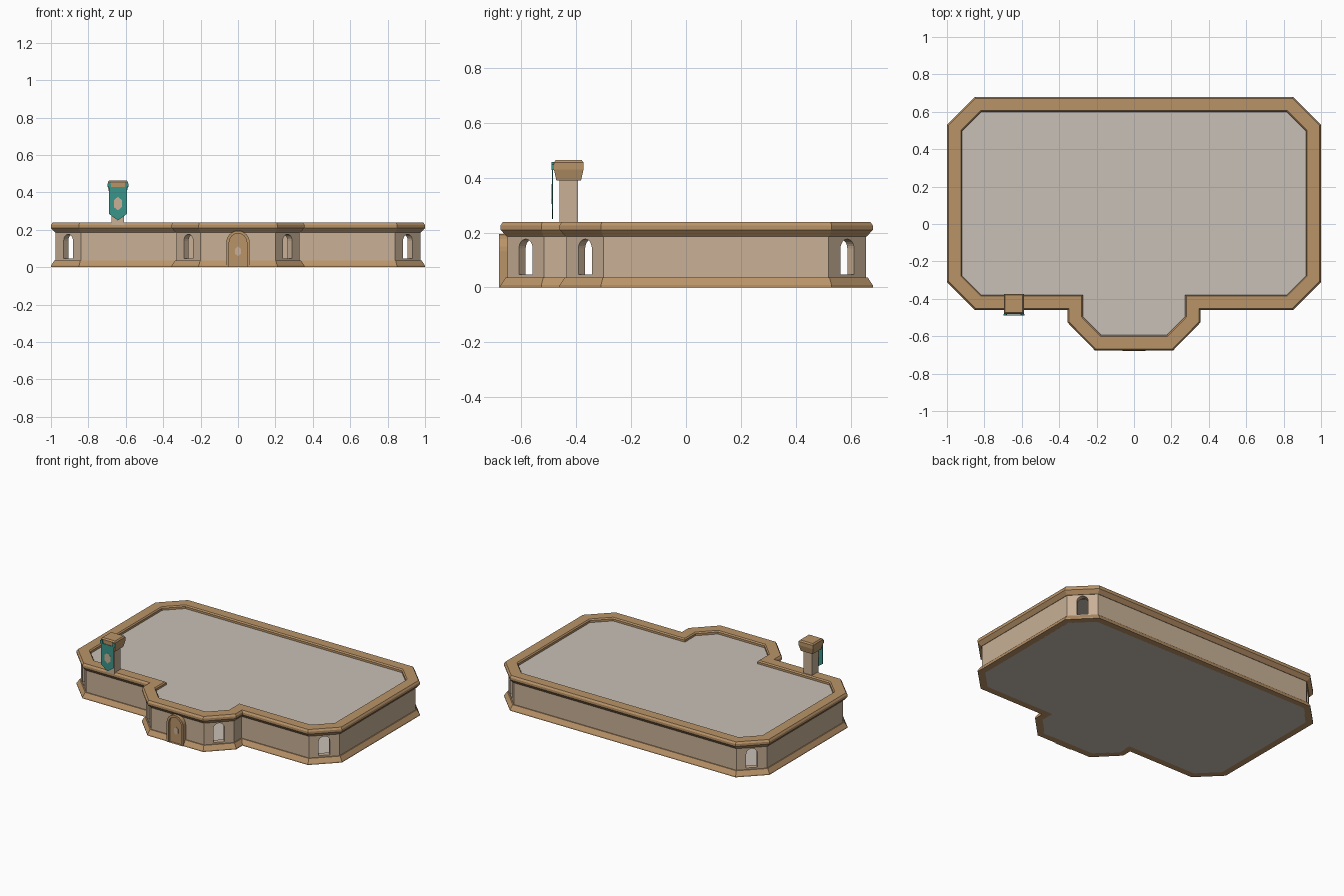
import bpy, bmesh, math
from mathutils import Vector, Matrix

cube = bpy.data.objects.get("Cube")
if cube:
    bpy.data.objects.remove(cube, do_unlink=True)


def material(name, rgb):
    m = bpy.data.materials.new(name)
    m.use_nodes = True
    m.diffuse_color = (*rgb, 1)
    m.node_tree.nodes["Principled BSDF"].inputs["Base Color"].default_value = (*rgb, 1)
    return m


WALL = material("pale sandstone", (0.58, 0.435, 0.305))
TRIM = material("tan stone", (0.49, 0.296, 0.14))
SLAB = material("warm grey", (0.578, 0.527, 0.468))
TEAL = material("teal cloth", (0.042, 0.305, 0.254))


def loft(name, rings, mat, ring_shape=False, matrix=None):
    """Bridge rings of points; cap the ends, or join last to first."""
    bm = bmesh.new()
    loops = [[bm.verts.new(p) for p in r] for r in rings]
    n = len(loops[0])
    pairs = list(zip(loops, loops[1:]))
    if ring_shape:
        pairs.append((loops[-1], loops[0]))
    else:
        bm.faces.new(loops[0])
        bm.faces.new(loops[-1])
    for a, b in pairs:
        for i in range(n):
            j = (i + 1) % n
            bm.faces.new((a[i], a[j], b[j], b[i]))
    if matrix:
        bm.transform(matrix)
    bmesh.ops.recalc_face_normals(bm, faces=bm.faces)
    mesh = bpy.data.meshes.new(name)
    bm.to_mesh(mesh)
    bm.free()
    mesh.materials.append(mat)
    obj = bpy.data.objects.new(name, mesh)
    bpy.context.collection.objects.link(obj)
    return obj


def cut(obj, cutters):
    for c in cutters:
        mod = obj.modifiers.new("opening", 'BOOLEAN')
        mod.operation = 'DIFFERENCE'
        mod.solver = 'EXACT'
        mod.object = c
    deps = bpy.context.evaluated_depsgraph_get()
    mesh = bpy.data.meshes.new_from_object(obj.evaluated_get(deps))
    obj.modifiers.clear()
    obj.data = mesh


# Plan outline, counter-clockwise, mirrored from the +x half
half = [(0.21, -0.675), (0.355, -0.527), (0.355, -0.46), (0.85, -0.46),
        (1.0, -0.31), (1.0, 0.53), (0.85, 0.68)]
outline = [Vector(p) for p in half] + [Vector((-x, y)) for x, y in reversed(half)]


def plan(inset, z):
    """The outline moved inwards with mitred corners, at height z."""
    pts = []
    for i, p in enumerate(outline):
        d1 = (p - outline[i - 1]).normalized()
        d2 = (outline[(i + 1) % len(outline)] - p).normalized()
        n1, n2 = Vector((-d1.y, d1.x)), Vector((-d2.y, d2.x))
        q = p + (n1 + n2) * inset / (1 + n1.dot(n2))
        pts.append((q.x, q.y, z))
    return pts


def band(name, profile, mat):
    return loft(name, [plan(*p) for p in profile], mat, True)


def arch(hw, z0, z1, y, steps=12):
    """Round-headed outline in the xz plane."""
    pts = [(-hw, y, z0), (hw, y, z0)]
    for i in range(steps + 1):
        a = math.pi * i / steps
        pts.append((hw * math.cos(a), y, z1 - hw + hw * math.sin(a)))
    return pts


def square(h, z):
    return [(x * h, y * h, z) for x, y in ((-1, -1), (1, -1), (1, 1), (-1, 1))]


def plate(name, pts, y, thick, mat, matrix=None):
    return loft(name, [[(x, y + t, z) for x, z in pts] for t in (0, thick)], mat, matrix=matrix)


# Perimeter: walls, plinth, cornice, floor and roof deck
walls = band("walls", [(0.025, 0.02), (0.025, 0.2), (0.06, 0.2), (0.06, 0.02)], WALL)
plinth = band("plinth", [(0, 0), (0, 0.008), (0.018, 0.036), (0.03, 0.036),
                         (0.045, 0.02), (0.045, 0)], TRIM)
band("cornice", [(0.022, 0.185), (0, 0.21), (0, 0.226), (0.008, 0.238),
                 (0.074, 0.238), (0.081, 0.23), (0.081, 0.185)], TRIM)
loft("floor", [plan(0.04, -0.0), plan(0.04, 0.008)], SLAB)
loft("roof_deck", [plan(0.05, 0.195), plan(0.05, 0.216)], SLAB)

# Arched windows through every diagonal wall
cutters = []
face = [Vector(p) for p in plan(0.025, 0)]
for i, a in enumerate(face):
    b = face[(i + 1) % len(face)]
    d = b - a
    if abs(d.x) > 0.05 and abs(d.y) > 0.05:
        place = Matrix.Translation((a + b) / 2) @ Matrix.Rotation(math.atan2(d.y, d.x), 4, 'Z')
        cutters.append(loft("window_cutter", [arch(0.035, 0.047, 0.176, -0.05),
                                              arch(0.035, 0.047, 0.176, 0.08)],
                            WALL, matrix=place))
doorway = loft("door_cutter", [arch(0.052, -0.02, 0.185, -0.75),
                               arch(0.052, -0.02, 0.185, -0.645)], TRIM)
cut(walls, cutters)
cut(plinth, [doorway])
for c in cutters + [doorway]:
    bpy.data.objects.remove(c, do_unlink=True)

# Door with raised frame and badge
loft("door_frame", [arch(0.062, 0, 0.195, -0.68), arch(0.062, 0, 0.195, -0.645),
                    arch(0.047, 0, 0.18, -0.645), arch(0.047, 0, 0.18, -0.68)], TRIM, True)
loft("door", [arch(0.05, 0, 0.183, -0.664), arch(0.05, 0, 0.183, -0.64)], TRIM)


def badge(hw, hh, z):
    """Long hexagon with points at top and bottom."""
    return [(-hw, z - hh / 2), (0, z - hh), (hw, z - hh / 2),
            (hw, z + hh / 2), (0, z + hh), (-hw, z + hh / 2)]


plate("door_badge", badge(0.016, 0.026, 0.085), -0.668, 0.006, WALL)

# Pillar on the cornice with a flared cap
at = Matrix.Translation((-0.642, -0.427, 0))
loft("pillar", [square(0.033, 0.22), square(0.033, 0.4)], WALL, matrix=at)
loft("pillar_cap", [square(0.045, 0.39), square(0.054, 0.43), square(0.054, 0.455),
                    square(0.047, 0.464)], TRIM, matrix=at)

# Hanging banner with pointed end, side straps and badge
plate("banner", [(-0.048, 0.285), (0, 0.25), (0.048, 0.285), (0.048, 0.43), (-0.048, 0.43)],
      -0.061, 0.003, TEAL, at)
for s in (-1, 1):
    plate("banner_strap", [(s * 0.036, 0.428), (s * 0.056, 0.428),
                           (s * 0.056, 0.447), (s * 0.04, 0.456)], -0.062, 0.009, TEAL, at)
plate("banner_badge", badge(0.022, 0.036, 0.34), -0.0625, 0.006, WALL, at)
